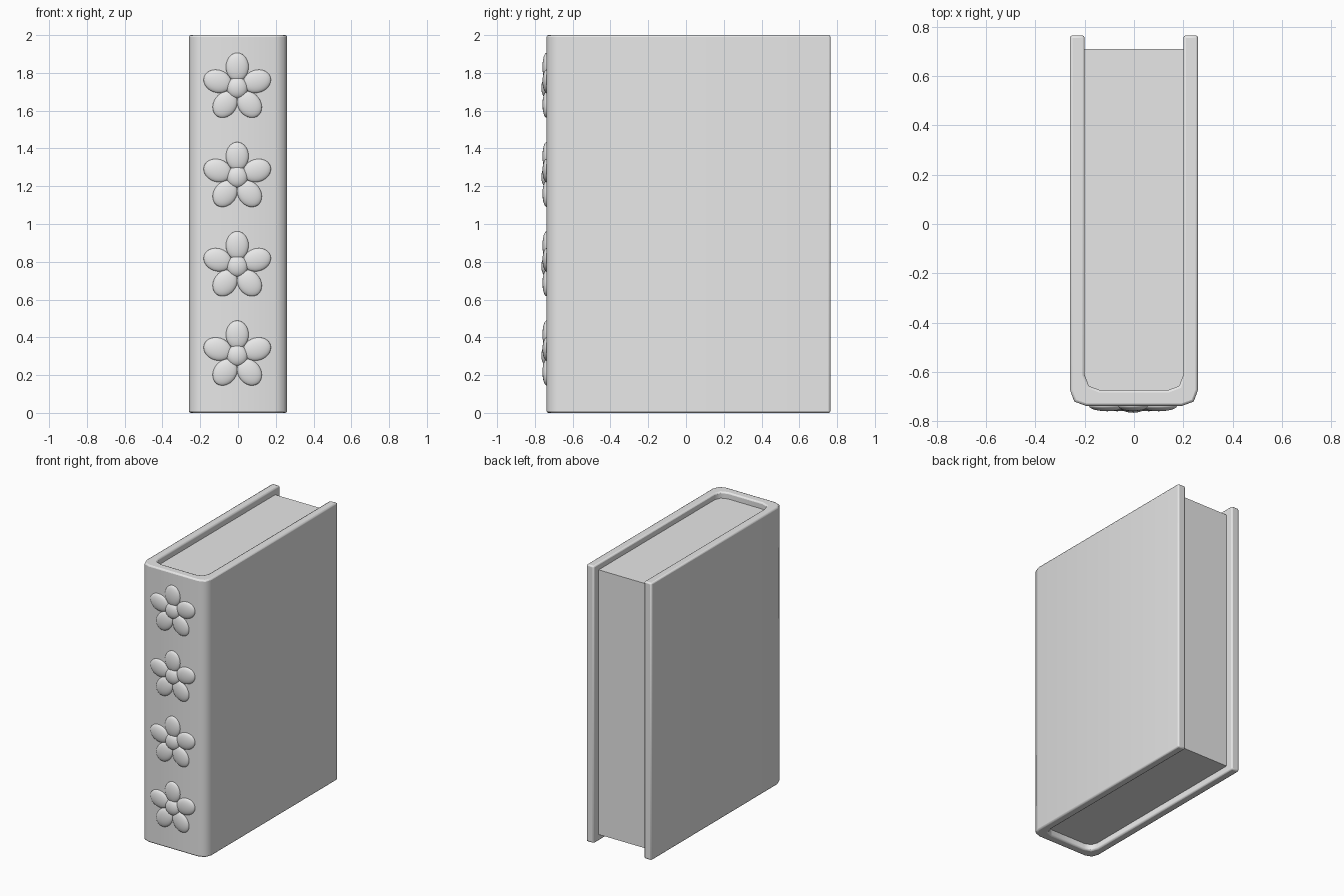
import bpy, bmesh, math

cube = bpy.data.objects.get("Cube")
if cube:
    bpy.data.objects.remove(cube, do_unlink=True)

GREY = (0.8, 0.8, 0.8, 1.0)
mat = bpy.data.materials.new("plain grey")
mat.use_nodes = True
mat.diffuse_color = GREY
mat.node_tree.nodes["Principled BSDF"].inputs["Base Color"].default_value = GREY


def finish(obj, angle):
    obj.data.materials.append(mat)
    bpy.ops.object.select_all(action="DESELECT")
    obj.select_set(True)
    bpy.context.view_layer.objects.active = obj
    bpy.ops.object.shade_smooth_by_angle(angle=math.radians(angle))


def extrude_profile(name, points, z0, z1):
    """Upright prism over a closed outline."""
    bm = bmesh.new()
    base = bm.faces.new([bm.verts.new((x, y, z0)) for x, y in points])
    top = bmesh.ops.extrude_face_region(bm, geom=[base])["geom"]
    verts = [v for v in top if isinstance(v, bmesh.types.BMVert)]
    bmesh.ops.translate(bm, verts=verts, vec=(0, 0, z1 - z0))
    bmesh.ops.recalc_face_normals(bm, faces=bm.faces)
    mesh = bpy.data.meshes.new(name)
    bm.to_mesh(mesh)
    bm.free()
    obj = bpy.data.objects.new(name, mesh)
    bpy.context.collection.objects.link(obj)
    return obj


def u_shape(half, back, front, r):
    """Open U outline with softened spine corners, from -x round to +x."""
    side = [(half, back), (half, front + r),
            (half - 0.27 * r, front + 0.27 * r), (half - r, front)]
    return [(-x, y) for x, y in side] + side[::-1]


# Cover: two boards joined by a rounded spine
SPINE = -0.738
outer = u_shape(0.26, 0.765, SPINE, 0.065)
inner = u_shape(0.2, 0.765, -0.674, 0.062)
cover = extrude_profile("cover", outer + inner[::-1], 0, 2)
bevel = cover.modifiers.new("soft edges", "BEVEL")
bevel.width = 0.01
bevel.segments = 2
bevel.limit_method = "ANGLE"
bevel.angle_limit = math.radians(60)
finish(cover, 50)

# Page block, recessed at top, bottom and back
pages = extrude_profile("pages", u_shape(0.2, 0.71, -0.674, 0.062), 0.045, 1.955)
finish(pages, 30)


# Raised flowers on the spine
def blob(name, loc, size, turn=0):
    bpy.ops.mesh.primitive_uv_sphere_add(segments=24, ring_count=14, location=loc,
                                         rotation=(0, turn, 0))
    obj = bpy.context.object
    obj.name = name
    obj.scale = size
    finish(obj, 180)


for f in range(4):
    z = 0.304 + 0.4725 * f
    blob(f"flower_{f + 1}_centre", (-0.004, SPINE, z), (0.056, 0.028, 0.056))
    for p in range(5):
        a = math.radians(90 + 72 * p)
        blob(f"flower_{f + 1}_petal_{p + 1}",
             (-0.004 + 0.11 * math.cos(a), SPINE, z + 0.11 * math.sin(a)),
             (0.075, 0.022, 0.06), -a)
